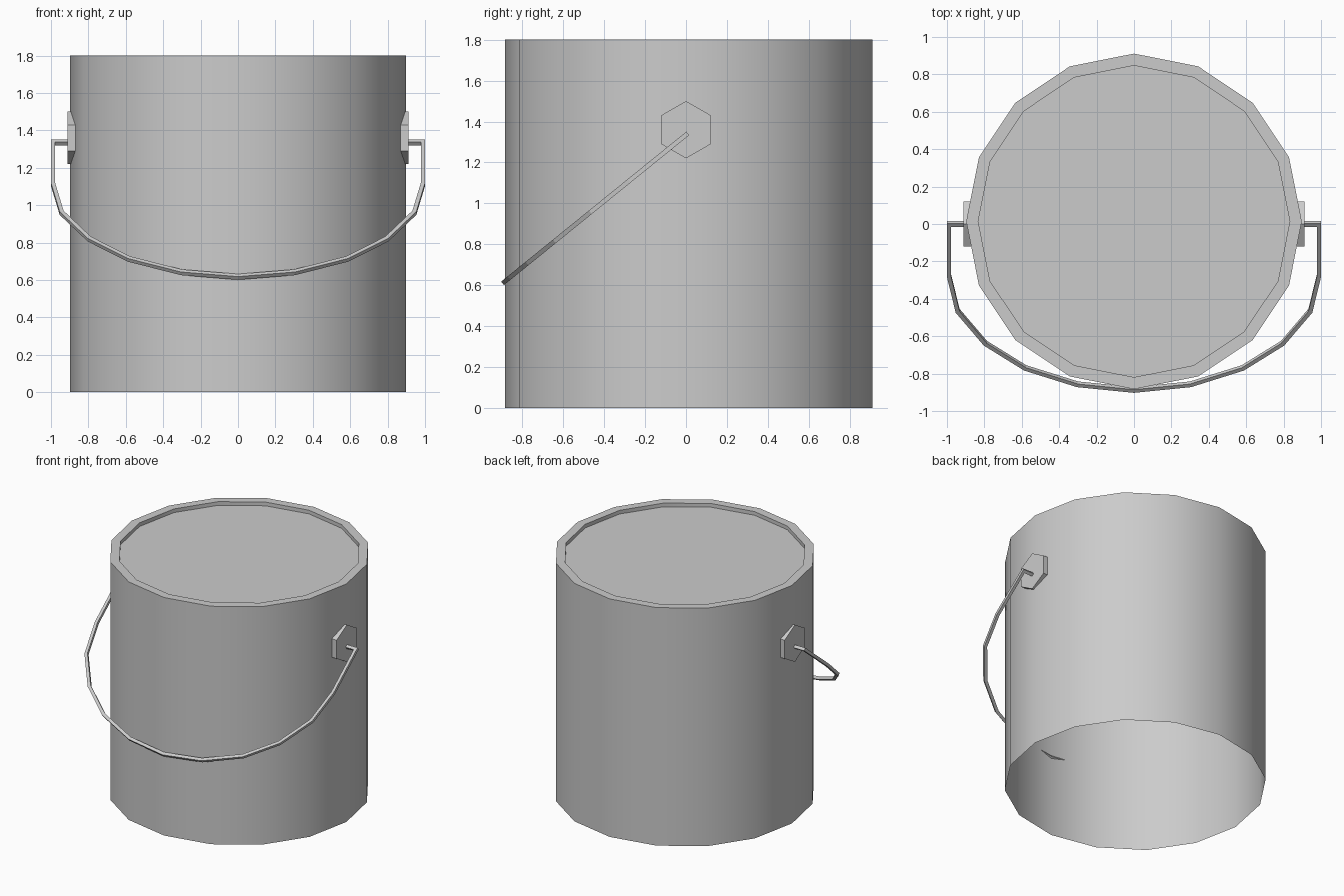
import bpy, bmesh
from math import sin, cos, pi
from mathutils import Vector

if "Cube" in bpy.data.objects:
    bpy.data.objects.remove(bpy.data.objects["Cube"])


def make_object(name, bm):
    bmesh.ops.recalc_face_normals(bm, faces=bm.faces)
    me = bpy.data.meshes.new(name)
    bm.to_mesh(me)
    bm.free()
    ob = bpy.data.objects.new(name, me)
    bpy.context.collection.objects.link(ob)
    return ob


def skin(bm, rings):
    # join successive closed rings of vertices with quads
    for a, b in zip(rings, rings[1:]):
        n = len(a)
        for i in range(n):
            j = (i + 1) % n
            bm.faces.new((a[i], a[j], b[j], b[i]))


# can: 16-sided wall, flat rim, recessed lid, open underneath
SIDES, CY = 16, 0.014
bm = bmesh.new()
rings = [[bm.verts.new((r * sin(2 * pi * i / SIDES), CY + r * cos(2 * pi * i / SIDES), z))
          for i in range(SIDES)]
         for r, z in ((0.897, 0), (0.897, 1.8), (0.833, 1.8), (0.833, 1.772))]
skin(bm, rings)
bm.faces.new(rings[-1])
can = make_object("can", bm)
if sum(p.normal.z for p in can.data.polygons) < 0:
    can.data.flip_normals()
bpy.context.view_layer.objects.active = can
can.select_set(True)
bpy.ops.object.shade_smooth_by_angle(angle=0.6)
can.select_set(False)

# hexagonal lugs on both sides
for side, label in ((-1, "left"), (1, "right")):
    bm = bmesh.new()
    rings = [[bm.verts.new((side * x, 0.14 * sin(pi * i / 3), 1.36 + 0.14 * cos(pi * i / 3)))
              for i in range(6)] for x in (0.86, 0.911)]
    skin(bm, rings)
    for ring in rings:
        bm.faces.new(ring)
    make_object(label + "_lug", bm)

# wire handle: half path as (x, reach) in its tilted plane, mirrored across x
half = [(0.9, 0), (0.989, 0), (0.989, 0.355), (0.943, 0.597), (0.795, 0.82),
        (0.582, 0.99), (0.302, 1.103)]
path = half + [(0, 1.142)] + [(-x, d) for x, d in reversed(half)]
path = [Vector(p) for p in path]
down = Vector((0, -0.777, -0.629))
across = Vector((0, -0.629, 0.777))
T = 0.011
bm = bmesh.new()
rings = []
for i, p in enumerate(path):
    t_in = (p - path[max(i - 1, 0)]).normalized()
    t_out = (path[min(i + 1, len(path) - 1)] - p).normalized()
    t = (t_in + t_out).normalized()
    m = Vector((-t.y, t.x))
    ref = t_out if t_out.length else t_in
    m *= T / max(abs(ref.dot(t)), 0.5)      # mitred corner
    ring = []
    for a, b in ((1, 1), (1, -1), (-1, -1), (-1, 1)):
        q = p + m * a
        ring.append(bm.verts.new(Vector((q.x, 0, 1.335)) + down * q.y + across * (b * T)))
    rings.append(ring)
skin(bm, rings)
bm.faces.new(rings[0])
bm.faces.new(rings[-1])
make_object("handle", bm)
